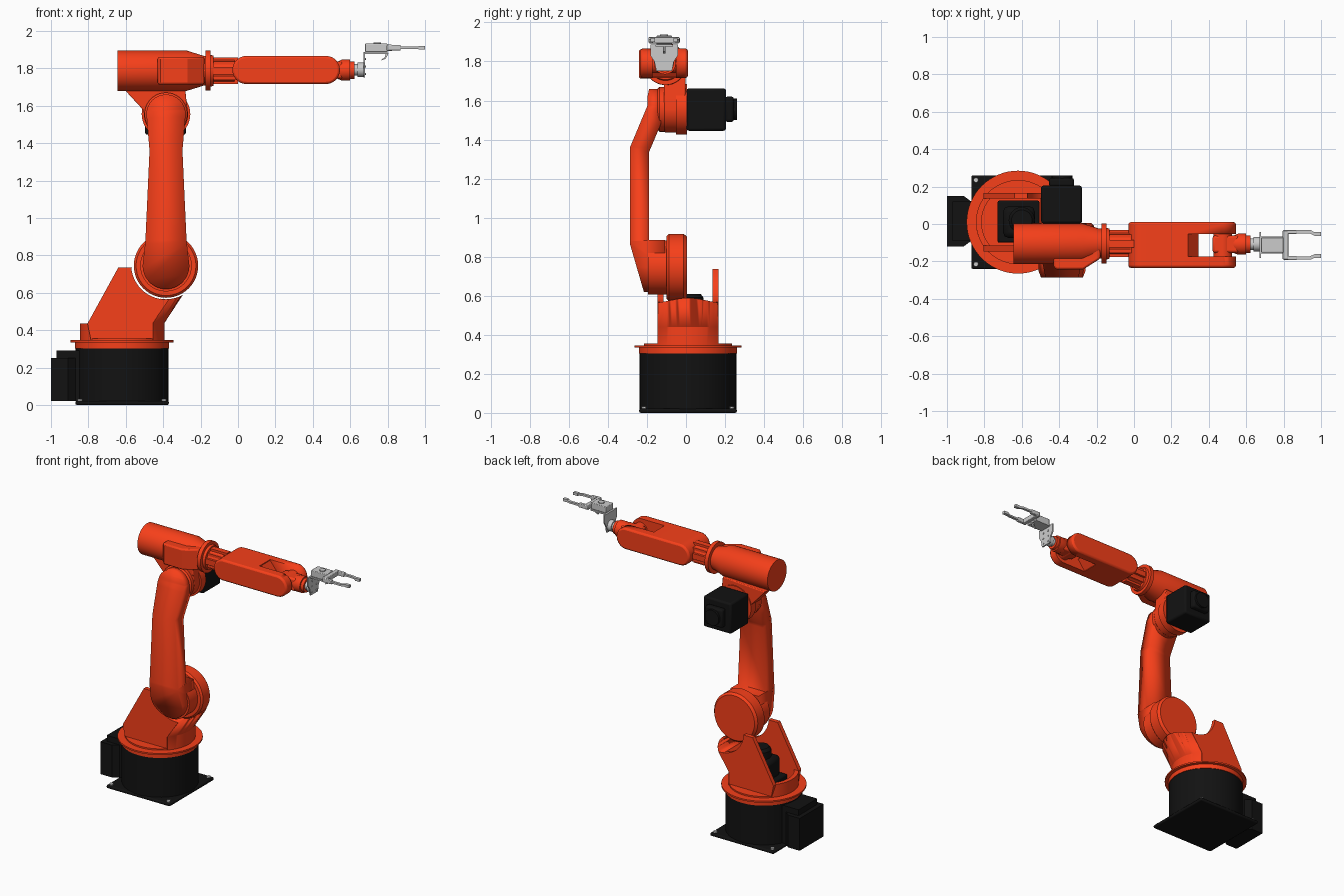
import bpy, bmesh
from math import sin, cos, pi, radians, sqrt, asin

if "Cube" in bpy.data.objects:
    bpy.data.objects.remove(bpy.data.objects["Cube"])

def material(name, col):
    m = bpy.data.materials.new(name)
    m.diffuse_color = (*col, 1)
    m.use_nodes = True
    m.node_tree.nodes["Principled BSDF"].inputs["Base Color"].default_value = m.diffuse_color
    return m

RED = material("red_paint", (0.93, 0.05, 0.01))
BLACK = material("black_paint", (0.006, 0.006, 0.006))
GREY = None

def loft(name, rings, mat, bevel=0):
    """Skin closed rings of equal length, cap both ends."""
    bm = bmesh.new()
    vs = [[bm.verts.new(p) for p in r] for r in rings]
    n = len(vs[0])
    for a, b in zip(vs, vs[1:]):
        for i in range(n):
            bm.faces.new((a[i], a[(i + 1) % n], b[(i + 1) % n], b[i]))
    bm.faces.new(vs[0])
    bm.faces.new(vs[-1])
    bmesh.ops.recalc_face_normals(bm, faces=bm.faces)
    me = bpy.data.meshes.new(name)
    bm.to_mesh(me)
    bm.free()
    ob = bpy.data.objects.new(name, me)
    bpy.context.collection.objects.link(ob)
    if mat:
        me.materials.append(mat)
    if bevel:
        m = ob.modifiers.new("bevel", 'BEVEL')
        m.width, m.segments, m.limit_method, m.angle_limit = bevel, 2, 'ANGLE', radians(40)
    bpy.ops.object.select_all(action='DESELECT')
    ob.select_set(True)
    bpy.context.view_layer.objects.active = ob
    bpy.ops.object.shade_smooth_by_angle(angle=radians(30))
    return ob

def place(axis, u, v, t):
    return {'x': (t, u, v), 'y': (u, t, v), 'z': (u, v, t)}[axis]

def prism(name, axis, pts, a, b, mat, bevel=0):
    return loft(name, [[place(axis, u, v, t) for u, v in pts] for t in (a, b)], mat, bevel)

def box(name, x, y, z, mat, bevel=0):
    return prism(name, 'z', [(x[0], y[0]), (x[1], y[0]), (x[1], y[1]), (x[0], y[1])], *z, mat, bevel)

def arc(u, v, r, a0, a1, n=24):
    return [(u + r * cos(radians(a0 + (a1 - a0) * i / n)),
             v + r * sin(radians(a0 + (a1 - a0) * i / n))) for i in range(n + 1)]

def turned(name, axis, u, v, steps, mat, n=48):
    """Round part along an axis; steps are (position, radius)."""
    return loft(name, [[place(axis, *p, t) for p in arc(u, v, r, 0, 360, n)[:-1]] for t, r in steps], mat)

def cut(ob, tool, op='DIFFERENCE'):
    m = ob.modifiers.new("cut", 'BOOLEAN')
    m.operation, m.object, m.solver = op, tool, 'EXACT'
    bpy.context.view_layer.objects.active = ob
    bpy.ops.object.modifier_apply(modifier=m.name)
    bpy.data.objects.remove(tool, do_unlink=True)

BX, BY = -0.62, 0.01          # base axis
JX, SZ, EZ = -0.385, 0.745, 1.555   # shoulder and elbow joints
AY, AZ = -0.105, 1.787        # upper arm axis

# base
box("base_plate", (BX - .25, BX + .25), (BY - .25, BY + .25), (0, .022), BLACK, .008)
for sx in (-1, 1):
    for sy in (-1, 1):
        turned("plate_bolt", 'z', BX + sx * .225, BY + sy * .225, [(.02, .013), (.032, .013)], GREY, 12)
turned("base_drum", 'z', BX, BY, [(.02, .248), (.305, .248)], BLACK)
prism("base_connector_box", 'z', [(-1, -.12), (-.91, -.12), (-.87, -.09), (-.75, -.09), (-.75, .12),
      (-.87, .12), (-.91, .15), (-1, .15)], .02, .25, BLACK)
box("base_connector_top", (-.97, -.75), (-.09, .12), (.2, .292), BLACK)

# turntable
turned("turntable", 'z', BX, BY, [(.303, .252), (.335, .252), (.335, .275), (.346, .275),
       (.346, .225), (.356, .225)], RED, 64)

# rear wall of the shoulder bracket
a = 42
wall = arc(BX, BY, .225, 180 - a, 180 + a) + arc(BX, BY, .195, 180 + a, 180 - a)
prism("rear_wall", 'z', wall, .34, .435, RED)

# leaning front of the shoulder bracket, hollowed around the joint
front = arc(BX, BY, .228, -43, 43) + [(-.5, BY + .155), (-.5, BY - .155)]
lean = loft("bracket_front", [[(x + s, y, z) for x, y in front]
            for z, s in ((.34, 0), (.44, 0), (.70, .17))], RED)
cut(lean, turned("cutter", 'y', JX, .75, [(-.3, .185), (.3, .185)], RED))

# shoulder cheeks
cheek = [(-.785, .34), (-.805, .435), (-.64, .735), (-.57, .735)]
cheek += arc(JX, .75, .186, 184, 275, 16) + [(-.455, .44), (-.455, .34)]
for y in (BY - .156, BY + .126):
    prism("shoulder_cheek", 'y', cheek, y, y + .03, RED)

# turntable motor
box("turntable_motor_flange", (-.73, -.505), (-.10, .125), (.35, .40), BLACK, .01)
box("turntable_motor", (-.70, -.53), (-.075, .095), (.39, .54), BLACK, .03)
turned("turntable_motor_cap", 'z', -.60, .02, [(.53, .07), (.59, .07), (.61, .055)], BLACK, 32)

# shoulder joint
turned("shoulder_disc", 'y', JX, SZ, [(-.10, .150), (-.10, .160), (-.088, .172), (-.012, .172),
       (.005, .158)], RED)
turned("shoulder_hub", 'y', JX, SZ, [(-.195, .138), (-.09, .138)], RED)

# lower arm: front outline crossed with side outline
outline = arc(JX, SZ, .125, 180, 360) + [(-.275, .88), (-.297, 1.36)]
outline += arc(JX, EZ, .105, -10, 190) + [(-.473, 1.36), (-.495, .88)]
arm = prism("lower_arm", 'y', outline, -.32, -.08, RED)
side = [(-.108, .60), (-.108, .885), (-.19, .885), (-.19, 1.335), (-.128, 1.48), (-.128, 1.68),
        (-.185, 1.68), (-.197, 1.62), (-.197, 1.575), (-.287, 1.36), (-.287, .865), (-.21, .60)]
cut(arm, prism("cutter", 'x', side, -.7, -.1, RED), 'INTERSECT')

# elbow bracket and motor
bracket = [(-.62, 1.70), (-.505, 1.575)] + arc(JX, EZ, .118, 180, 360) + [(-.275, 1.62), (-.285, 1.72)]
prism("elbow_bracket", 'y', bracket, -.112, -.003, RED, .006)
turned("elbow_hub", 'y', JX, EZ, [(-.15, .10), (-.135, .115), (-.05, .115), (-.05, .13), (.004, .13)], RED)
box("elbow_motor", (-.497, -.278), (.003, .205), (1.445, 1.662), BLACK, .012)
box("elbow_motor_cap", (-.455, -.32), (.2, .245), (1.49, 1.62), BLACK, .012)
turned("elbow_motor_end", 'y', JX, EZ, [(.24, .055), (.26, .055)], BLACK, 24)

# upper arm housing
turned("upper_arm_housing", 'x', AY, AZ, [(-.643, .108), (-.275, .108), (-.185, .08), (-.175, .08),
       (-.175, .107), (-.147, .107), (-.147, .085), (-.13, .08), (-.13, .06), (-.02, .06)], RED)
boss = [(-.43, -.12), (-.43, -.23), (-.415, -.242), (-.27, -.242), (-.18, -.185), (-.18, -.12)]
prism("housing_boss", 'z', boss, 1.713, 1.861, RED, .01)
# ribbed neck
for w, h in ((.072, .02), (.02, .072), (.05, .05)):
    box("neck_rib", (-.16, 0), (AY - w, AY + w), (AZ - h, AZ + h), RED)

# forearm with a fork slot
FY = -.1125
pill = arc(.47, 1.791, .075, -90, 90) + arc(.045, 1.791, .075, 90, 270)
forearm = prism("forearm", 'y', pill, FY - .122, FY + .122, RED, .012)
bpy.context.view_layer.objects.active = forearm
bpy.ops.object.modifier_apply(modifier="bevel")
slot = [(.7, 1.6), (.7, 2)] + [(.29, 1.9), (.29, 1.86), (.345, 1.791), (.29, 1.72), (.29, 1.6)]
cut(forearm, prism("cutter", 'y', slot, FY - .06, FY + .06, RED))

# wrist
WY = -.108
turned("wrist_pivot", 'y', .475, 1.79, [(FY - .061, .05), (FY + .061, .05)], RED, 32)
box("wrist_block", (.42, .56), (WY - .046, WY + .046), (1.745, 1.835), RED, .012)
turned("wrist_nose", 'x', WY, 1.79, [(.53, .045), (.555, .056), (.6, .056), (.6, .046), (.622, .046)], RED, 32)
turned("wrist_flange", 'x', WY, 1.792, [(.615, .03), (.64, .03), (.64, .038), (.675, .038)], GREY, 32)

# gripper mounting bracket
GY = -.112
plate = [(-.04, 1.752), (.04, 1.752), (.05, 1.80), (.07, 1.83), (.07, 1.887), (-.07, 1.887), (-.07, 1.83), (-.05, 1.80)]
prism("gripper_mount", 'x', [(GY + y, z) for y, z in plate], .67, .68, GREY)
box("gripper_shelf", (.67, .80), (GY - .045, GY + .045), (1.877, 1.887), GREY)
for z in (1.77, 1.81, 1.85):
    for s in (-1, 1):
        turned("mount_screw", 'x', GY + s * .025, z, [(.678, .006), (.684, .006)], GREY, 8)
box("gripper_motor", (.68, .80), (GY - .04, GY + .04), (1.887, 1.932), GREY, .004)
turned("gripper_gear_cap", 'z', .745, GY, [(1.93, .02), (1.938, .02)], GREY, 20)
prism("gripper_cable", 'y', [(.79, 1.878), (.805, 1.878), (.79, 1.852), (.768, 1.842), (.768, 1.848), (.783, 1.856)],
      GY - .006, GY + .006, GREY)

# gripper palm and fingers
box("gripper_palm", (.795, .825), (GY - .078, GY + .078), (1.893, 1.926), GREY, .004)
finger = [(.80, .056), (.80, .079), (.945, .079), (.965, .068), (1, .068), (1, .05), (.965, .05), (.94, .061), (.84, .061)]
for s in (-1, 1):
    prism("gripper_finger", 'z', [(x, GY + s * y) for x, y in finger], 1.903, 1.916, GREY)
    box("finger_root", (.80, .87), sorted((GY + s * .058, GY + s * .08)), (1.895, 1.924), GREY, .004)
    box("finger_pad", (.965, 1), sorted((GY + s * .048, GY + s * .069)), (1.9, 1.919), GREY)
